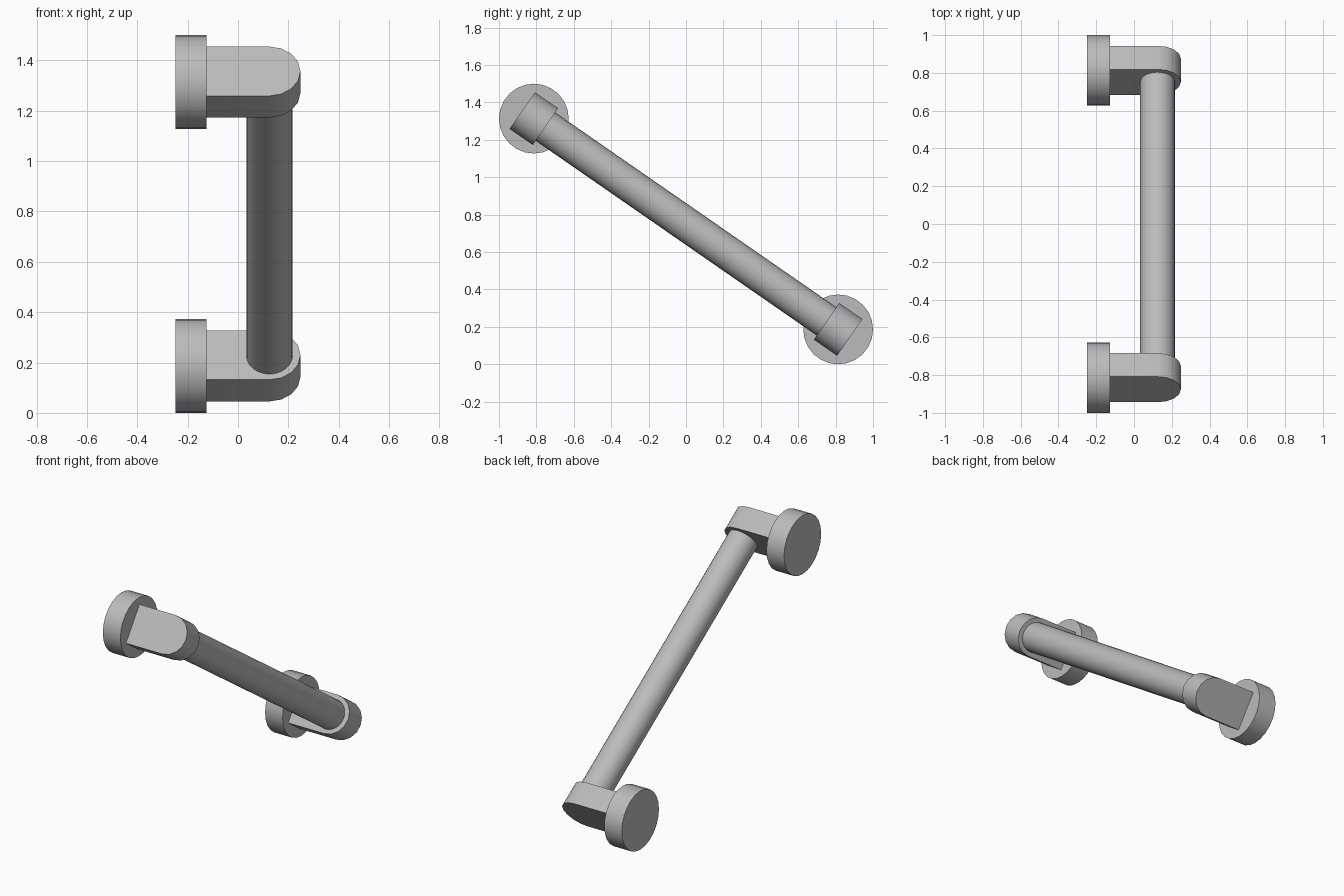
import bpy, bmesh, math
from mathutils import Matrix, Vector

cube = bpy.data.objects.get("Cube")
if cube:
    bpy.data.objects.remove(cube, do_unlink=True)

# Single satin grey
grey = bpy.data.materials.new("satin grey")
grey.use_nodes = True
COLOUR = (0.5, 0.5, 0.5, 1)
grey.diffuse_color = COLOUR
grey.node_tree.nodes["Principled BSDF"].inputs["Base Color"].default_value = COLOUR

# Main dimensions
BACK, WALL, BAR_X, TIP = -0.249, -0.126, 0.125, 0.248
FLANGE_R, BAR_R = 0.1865, 0.092
ARM_HALF, ARM_THICK = 0.119, 0.151
SIDES, ARC_STEPS = 24, 8
upper = Vector((0, -0.8135, 1.3135))
lower = Vector((0, 0.8135, FLANGE_R))
axis = upper - lower
tilt = Matrix.Rotation(math.atan2(-axis.y, axis.z), 4, 'X')


def prism(name, outline, depth, matrix):
    """Extrude an outline evenly about its plane, then place it."""
    bm = bmesh.new()
    base = bm.faces.new([bm.verts.new((x, y, -depth / 2)) for x, y in outline])
    result = bmesh.ops.extrude_face_region(bm, geom=[base], use_keep_orig=True)
    moved = [v for v in result["geom"] if isinstance(v, bmesh.types.BMVert)]
    bmesh.ops.translate(bm, verts=moved, vec=(0, 0, depth))
    bmesh.ops.transform(bm, matrix=matrix, verts=bm.verts)
    bmesh.ops.recalc_face_normals(bm, faces=bm.faces)
    mesh = bpy.data.meshes.new(name)
    bm.to_mesh(mesh)
    bm.free()
    mesh.materials.append(grey)
    obj = bpy.data.objects.new(name, mesh)
    bpy.context.collection.objects.link(obj)
    bpy.ops.object.select_all(action='DESELECT')
    obj.select_set(True)
    bpy.context.view_layer.objects.active = obj
    bpy.ops.object.shade_smooth_by_angle(angle=math.radians(35))
    return obj


def circle(radius):
    angles = [math.tau * i / SIDES for i in range(SIDES)]
    return [(radius * math.cos(a), radius * math.sin(a)) for a in angles]


# Arm outline: straight from the flange, rounded around the bar
arm = [(WALL, -ARM_HALF)]
for i in range(ARC_STEPS + 1):
    a = math.pi * (i / ARC_STEPS - 0.5)
    arm.append((BAR_X + (TIP - BAR_X) * math.cos(a), ARM_HALF * math.sin(a)))
arm.append((WALL, ARM_HALF))

# Wall flange and arm at each end
for label, centre in (("upper", upper), ("lower", lower)):
    mid = centre + Vector(((BACK + WALL) / 2, 0, 0))
    prism(label + "_flange", circle(FLANGE_R), WALL - BACK,
          Matrix.Translation(mid) @ Matrix.Rotation(math.pi / 2, 4, 'Y'))
    prism(label + "_arm", arm, ARM_THICK, Matrix.Translation(centre) @ tilt)

# Slanted grip bar between the arms
middle = (upper + lower) / 2 + Vector((BAR_X, 0, 0))
prism("grip_bar", circle(BAR_R), axis.length - ARM_THICK,
      Matrix.Translation(middle) @ tilt)
